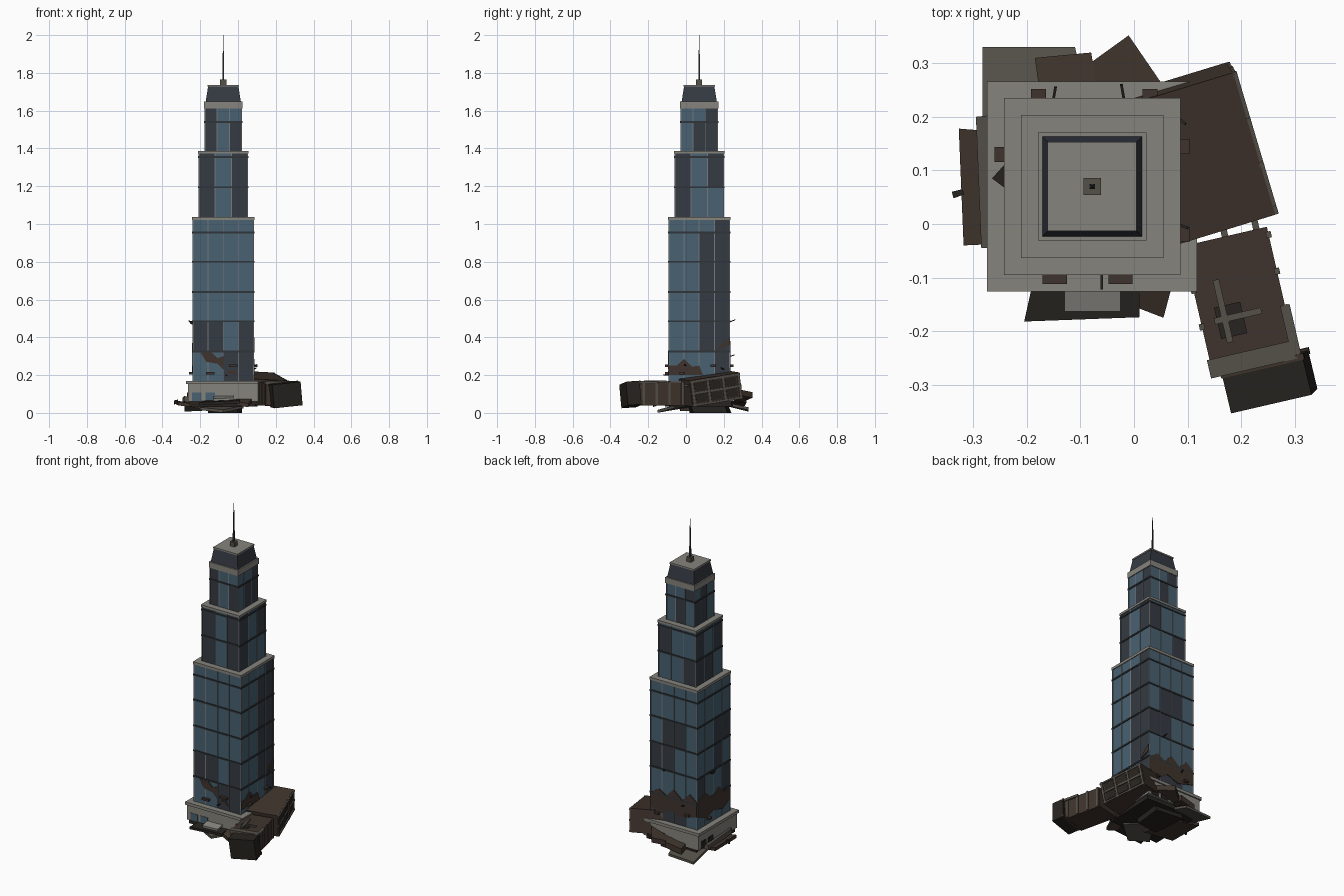
import bpy, bmesh, math, random
from mathutils import Matrix, Vector, Euler

if "Cube" in bpy.data.objects:
    bpy.data.objects.remove(bpy.data.objects["Cube"])

random.seed(4)
CX, CY = -0.078, 0.07


def mat(name, c):
    m = bpy.data.materials.new(name)
    m.diffuse_color = (*c, 1)
    m.use_nodes = True
    m.node_tree.nodes["Principled BSDF"].inputs["Base Color"].default_value = m.diffuse_color
    return m


GLASS = mat("blue_glass", (.065, .12, .165))
DARK = mat("dark_glass", (.035, .042, .055))
CONC = mat("concrete", (.24, .23, .205))
TRIM = mat("metal_trim", (.18, .19, .2))
BAND = mat("floor_band", (.03, .035, .04))
BROWN = mat("burnt_brown", (.05, .034, .026))
SOOT = mat("soot", (.02, .017, .014))
RUBBLE = mat("rubble_grey", (.09, .08, .066))


def add_box(bm, loc, size, M=Matrix(), taper=1.0):
    vs = bmesh.ops.create_cube(bm, size=1)["verts"]
    for v in vs:
        k = taper if v.co.z > 0 else 1
        p = Vector((v.co.x * size[0] * k, v.co.y * size[1] * k, v.co.z * size[2]))
        v.co = M @ (p + Vector(loc))


def finish(bm, name, *mats):
    bmesh.ops.recalc_face_normals(bm, faces=bm.faces)
    me = bpy.data.meshes.new(name)
    bm.to_mesh(me)
    bm.free()
    for m in mats:
        me.materials.append(m)
    ob = bpy.data.objects.new(name, me)
    bpy.context.collection.objects.link(ob)
    return ob


def boxes(name, m, items, M=Matrix(), taper=1.0):
    bm = bmesh.new()
    for loc, size in items:
        add_box(bm, loc, size, M, taper)
    return finish(bm, name, m)


def prism(name, m, top, down):
    """Solid between a polygon and its copy shifted by a vector."""
    bm = bmesh.new()
    a = [bm.verts.new(p) for p in top]
    b = [bm.verts.new(Vector(p) + Vector(down)) for p in top]
    bm.faces.new(a)
    bm.faces.new(b[::-1])
    for i in range(len(a)):
        j = (i + 1) % len(a)
        bm.faces.new((a[i], a[j], b[j], b[i]))
    return finish(bm, name, m)


def side(k):
    """Frame of wall k: 0 front, 1 right, 2 back, 3 left; local -y is outward."""
    return Matrix.Translation((CX, CY, 0)) @ Matrix.Rotation(k * math.pi / 2, 4, 'Z')


def square(name, m, half, z0, z1, taper=1.0):
    return boxes(name, m, [((CX, CY, (z0 + z1) / 2), (2 * half, 2 * half, z1 - z0))]) if taper == 1 else \
        boxes(name, m, [((0, 0, 0), (2 * half, 2 * half, z1 - z0))],
              Matrix.Translation((CX, CY, (z0 + z1) / 2)), taper)


def tier(name, half, zs, walls):
    """Panelled tower section: b = blue pane, d = dark pane, rows from the bottom."""
    n = len(walls[0][0])
    bm = bmesh.new()
    for k in range(4):
        for r in range(len(zs) - 1):
            for c in range(n):
                u0, u1 = (-half + 2 * half * (c + t) / n for t in (0, 1))
                f = bm.faces.new([bm.verts.new(side(k) @ Vector((u, -half, z)))
                                  for u, z in ((u0, zs[r]), (u1, zs[r]), (u1, zs[r + 1]), (u0, zs[r + 1]))])
                f.material_index = walls[k][r][c] == "d"
    bmesh.ops.remove_doubles(bm, verts=bm.verts, dist=1e-5)
    finish(bm, name + "_panes", GLASS, DARK)
    # vertical mullions and floor bands
    bm = bmesh.new()
    h = zs[-1] - zs[0]
    for k in range(4):
        for c in range(n):
            add_box(bm, (-half + 2 * half * c / n, -half, zs[0] + h / 2), (.005, .005, h), side(k))
    finish(bm, name + "_mullions", TRIM)
    boxes(name + "_floor_bands", BAND,
          [((CX, CY, z), (2 * half + .01, 2 * half + .01, .009)) for z in zs[1:-1]])


# tower sections
tier("lower_tower", .16, [.16, .325, .485, .64, .8, .955, 1.03], [
    ["bbdd", "ddbd", "bbbb", "bbbb", "bbbb", "bbbb"],
    ["bbbd", "bbdd", "bbdd", "bbdd", "bbdd", "bbbd"],
    ["bddb", "bbbb", "ddbb", "bddb", "bbbb", "bbbb"],
    ["bbbb", "dbbd", "bbdb", "bbdd", "bbbb", "bbbb"]])
tier("middle_tower", .128, [1.03, 1.195, 1.355, 1.38], [
    ["dbd", "dbd", "dbd"], ["dbb", "dbd", "dbd"], ["bbd", "dbb", "bbb"], ["ddb", "dbd", "bbb"]])
tier("upper_tower", .096, [1.38, 1.54, 1.62], [
    ["dbd", "dbb"], ["bdd", "bbd"], ["bdb", "bbd"], ["ddb", "bdb"]])

# setback roofs, crown and mast
square("lower_cornice", CONC, .165, 1.02, 1.036)
square("middle_cornice", CONC, .133, 1.372, 1.386)
square("upper_cornice", CONC, .101, 1.612, 1.648)
square("crown", DARK, .093, 1.648, 1.73, .86)
square("crown_roof", CONC, .083, 1.728, 1.737)
boxes("mast_base", RUBBLE, [((CX, CY, 1.75), (.032, .032, .028))])
boxes("mast", BAND, [((0, 0, 0), (.01, .01, .24))], Matrix.Translation((CX, CY, 1.88)), .25)

# podium
square("podium", CONC, .188, .06, .155)
square("podium_roof", CONC, .196, .152, .17)
for k in range(4):
    boxes("podium_openings", SOOT if k else GLASS,
          [((u, -.188, .085), (.05, .006, .045)) for u in (-.14, -.07)], side(k))
prism("foundation_base", SOOT, [(CX + x, CY + y, .065) for x, y in
      ((-.18, -.18), (.17, -.16), (.18, .17), (-.17, .18))], (0, 0, -.03))

# torn jagged facade patches, as (u, z) outlines on each wall
PATCHES = [
    (0, [(-.12, .32), (-.09, .27), (-.03, .26), (0, .23), (0, .3), (-.03, .29), (-.06, .32)]),
    (0, [(.02, .21), (.08, .2), (.06, .225), (.03, .225)]),
    (1, [(-.16, .2), (.02, .2), (.0, .25), (-.04, .245), (-.08, .285), (-.12, .25), (-.16, .25)]),
    (1, [(.09, .33), (.16, .36), (.16, .40), (.12, .37)]),
    (2, [(-.16, .24), (-.1, .2), (-.03, .25), (.05, .22), (.16, .25), (.16, .34), (.11, .38),
         (.06, .33), (0, .38), (-.05, .33), (-.1, .36), (-.16, .32)]),
    (3, [(-.16, .25), (-.08, .22), (0, .24), (.08, .21), (.16, .25), (.16, .33), (.1, .31),
         (.05, .36), (-.02, .32), (-.08, .37), (-.16, .34)])]
for k, pts in PATCHES:
    prism("torn_facade", BROWN, [side(k) @ Vector((u, -.165, z)) for u, z in pts],
          side(k).to_3x3() @ Vector((0, .008, 0)))

# broken beam stubs and a loose shard
for k, us in enumerate([(-.07, .053), (-.09, .075), (-.108, .1), (-.06,)]):
    boxes("beam_stub", BROWN, [((u, -.173, .21 + .04 * i), (.045 if k == 0 else .028, .018, .012))
                               for i, u in enumerate(us)], side(k))
prism("loose_shard", SOOT, [(-.265, .085, .49), (-.238, .115, .485), (-.238, .065, .485)], (.015, 0, -.02))

# fallen slabs around the foot
SLABS = [
    (RUBBLE, .015, [(-.283, .33, .022), (-.11, .33, .03), (-.06, .1, .08), (-.283, .1, .08)]),
    (BROWN, .035, [(-.185, .31, .07), (-.08, .32, .09), (-.06, .2, .1), (-.17, .2, .09)]),
    (BROWN, .03, [(-.11, .28, .08), (-.01, .352, .11), (.06, .25, .13), (-.05, .2, .1)]),
    (BROWN, .02, [(-.327, .178, .065), (-.318, -.04, .06), (-.1, -.03, .03), (-.1, .16, .03)]),
    (RUBBLE, .03, [(-.295, .2, .08), (-.285, -.045, .09), (-.2, -.04, .07), (-.2, .21, .07)]),
    (SOOT, .015, [(-.205, -.182, .055), (.01, -.174, .065), (.01, -.07, .08), (-.18, -.07, .07)]),
    (CONC, .012, [(-.13, -.163, .075), (-.025, -.163, .08), (-.025, -.08, .1), (-.13, -.08, .1)]),
    (BROWN, .02, [(-.01, -.15, .06), (.055, -.175, .05), (.075, -.1, .08), (.0, -.08, .09)]),
    (RUBBLE, .015, [(-.2, -.1, .03), (-.08, -.15, .016), (.03, -.06, .04), (-.1, .05, .05)]),
    (SOOT, .02, [(-.34, .06, .065), (-.32, .065, .07), (-.317, .055, .07), (-.337, .048, .065)])]
for m, t, pts in SLABS:
    prism("fallen_slab", m, pts, (0, 0, -t))


def frame(loc, rx, ry, rz):
    return Matrix.Translation(loc) @ Euler([math.radians(a) for a in (rx, ry, rz)]).to_matrix().to_4x4()


# toppled block leaning against the tower, windows on its outer side
A = frame((.122, .13, .128), 9, 3, 17)
boxes("leaning_block", BROWN, [((0, 0, 0), (.2, .28, .14))], A)
boxes("leaning_block_windows", SOOT,
      [((.1, y, z), (.004, .062, .045)) for y in (-.085, 0, .085) for z in (-.03, .03)], A)
boxes("leaning_block_frame", RUBBLE,
      [((.102, y, 0), (.01, .012, .14)) for y in (-.13, -.043, .043, .13)] +
      [((.102, 0, z), (.01, .28, .01)) for z in (-.063, 0, .063)], A)

# second toppled block with a broken roof
B = frame((.198, -.145, .105), 0, 0, 13)
boxes("fallen_block", BROWN, [((0, 0, -.004), (.16, .25, .122))], B)
boxes("fallen_block_roof_hole", SOOT, [((-.025, -.03, .058), (.05, .06, .004))], B)
boxes("fallen_block_roof_beams", RUBBLE,
      [((-.035, -.01, .061), (.012, .12, .01)), ((-.01, -.025, .061), (.09, .012, .01)),
       ((0, -.11, .056), (.17, .035, .016)), ((.08, -.08, .055), (.018, .11, .014))], B)
boxes("fallen_block_ribs", RUBBLE,
      [((s * .08, y, 0), (.01, .012, .12)) for s in (-1, 1) for y in (-.1, -.03, .04, .11)] +
      [((x, .14, .04), (.012, .05, .012)) for x in (-.06, 0, .06)], B)

# dark end piece broken off the second block
C = frame((.253, -.294, .097), 4, -6, 13)
boxes("broken_end", SOOT, [((0, 0, 0), (.155, .075, .125))], C)
boxes("broken_end_rim", BROWN, [((0, .036, .055), (.16, .012, .016)), ((0, .036, -.055), (.16, .012, .016))], C)

# bent reinforcing rods
for x, y, z, a in ((.08, 0, .25, 70), (.08, .2, .23, 50), (-.06, -.1, .2, 0), (-.15, .235, .3, 170), (-.02, .24, .485, 190)):
    boxes("bent_rod", SOOT, [((0, 0, 0), (.005, .045, .005))], frame((x, y, z), random.uniform(-25, 25), 0, a))

# lowest chunk touching the ground
prism("ground_chunk", SOOT, [(-.14, .0, .05), (.0, .02, .05), (.02, .2, .05), (-.16, .22, .05)], (0, .02, -.05))
